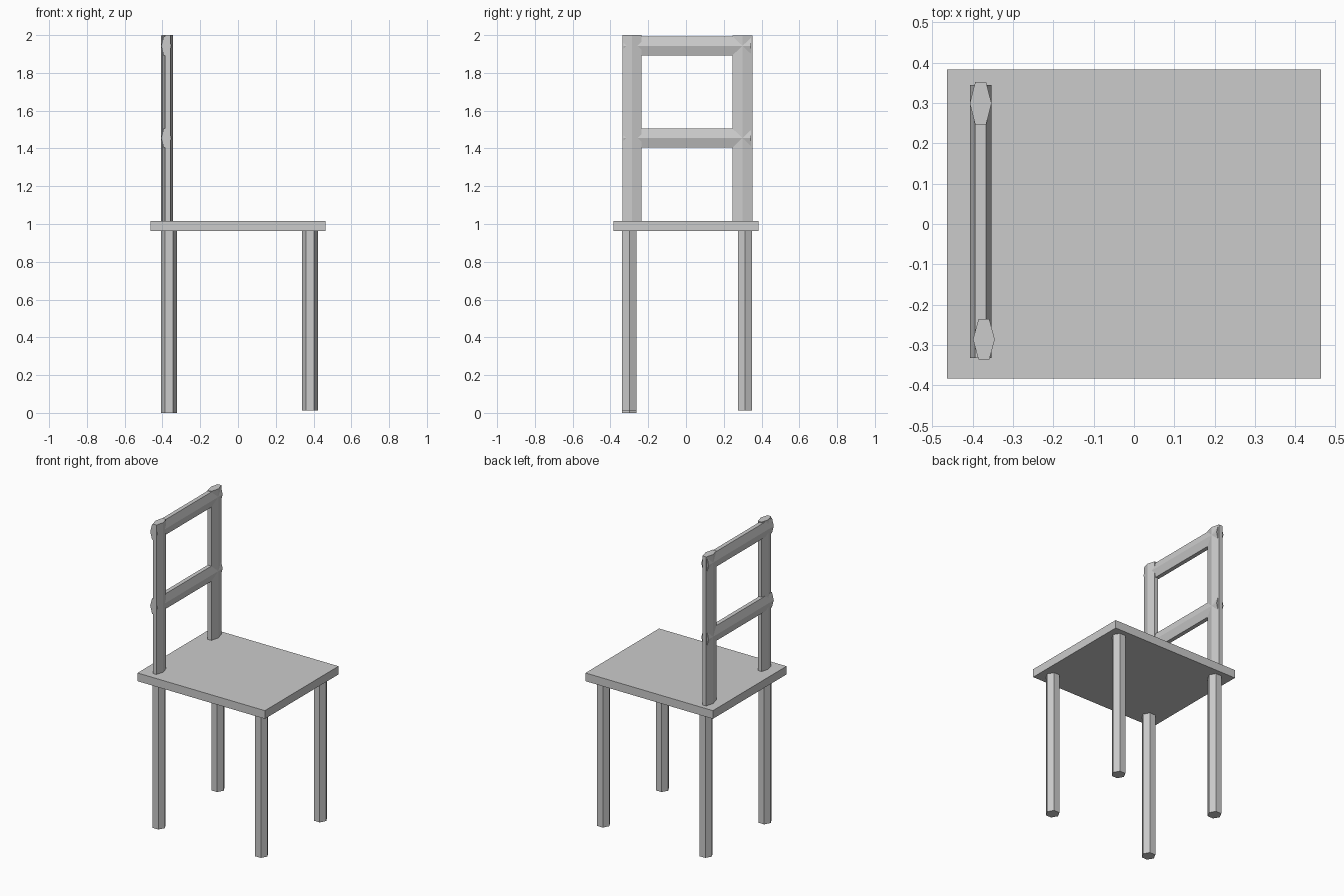
import bpy, bmesh
from math import pi, sin
from mathutils import Matrix

if "Cube" in bpy.data.objects:
    bpy.data.objects.remove(bpy.data.objects["Cube"])


def finish(bm, name):
    mesh = bpy.data.meshes.new(name)
    bm.to_mesh(mesh)
    bm.free()
    obj = bpy.data.objects.new(name, mesh)
    bpy.context.collection.objects.link(obj)
    return obj


def hex_bar(name, half_x, half_side, start, end, along_y=False):
    """Six-sided bar with its ridges facing +x and -x, between two end points."""
    bm = bmesh.new()
    bmesh.ops.create_cone(bm, cap_ends=True, segments=6, radius1=1, radius2=1, depth=1)
    bm.transform(Matrix.Rotation(pi / 2, 4, 'Z'))
    length = end[1] - start[1] if along_y else end[2] - start[2]
    bm.transform(Matrix.Diagonal((half_x, half_side / sin(pi / 3), length, 1)))
    if along_y:
        bm.transform(Matrix.Rotation(pi / 2, 4, 'X'))
    mid = [(a + b) / 2 for a, b in zip(start, end)]
    bm.transform(Matrix.Translation(mid))
    bmesh.ops.recalc_face_normals(bm, faces=bm.faces)
    return finish(bm, name)


# Seat slab
bm = bmesh.new()
bmesh.ops.create_cube(bm, size=1)
bm.transform(Matrix.Translation((0, 0, 0.989)) @ Matrix.Diagonal((0.928, 0.766, 0.054, 1)))
finish(bm, "seat")

# Four hexagonal legs, one slightly longer
for name, x, y, foot in (("back_leg_a", -0.365, -0.30, 0.0),
                         ("back_leg_b", -0.365, 0.312, 0.013),
                         ("front_leg_a", 0.382, -0.30, 0.013),
                         ("front_leg_b", 0.382, 0.312, 0.013)):
    hex_bar(name, 0.042, 0.038, (x, y, foot), (x, y, 0.965))

# Backrest posts
hex_bar("back_post_a", 0.027, 0.050, (-0.372, -0.286, 1.01), (-0.372, -0.286, 2.0))
hex_bar("back_post_b", 0.027, 0.053, (-0.380, 0.299, 1.01), (-0.380, 0.299, 1.997))

# Backrest rails
for name, z in (("top_rail", 1.943), ("middle_rail", 1.455)):
    hex_bar(name, 0.027, 0.050, (-0.380, -0.332, z), (-0.380, 0.345, z), along_y=True)
